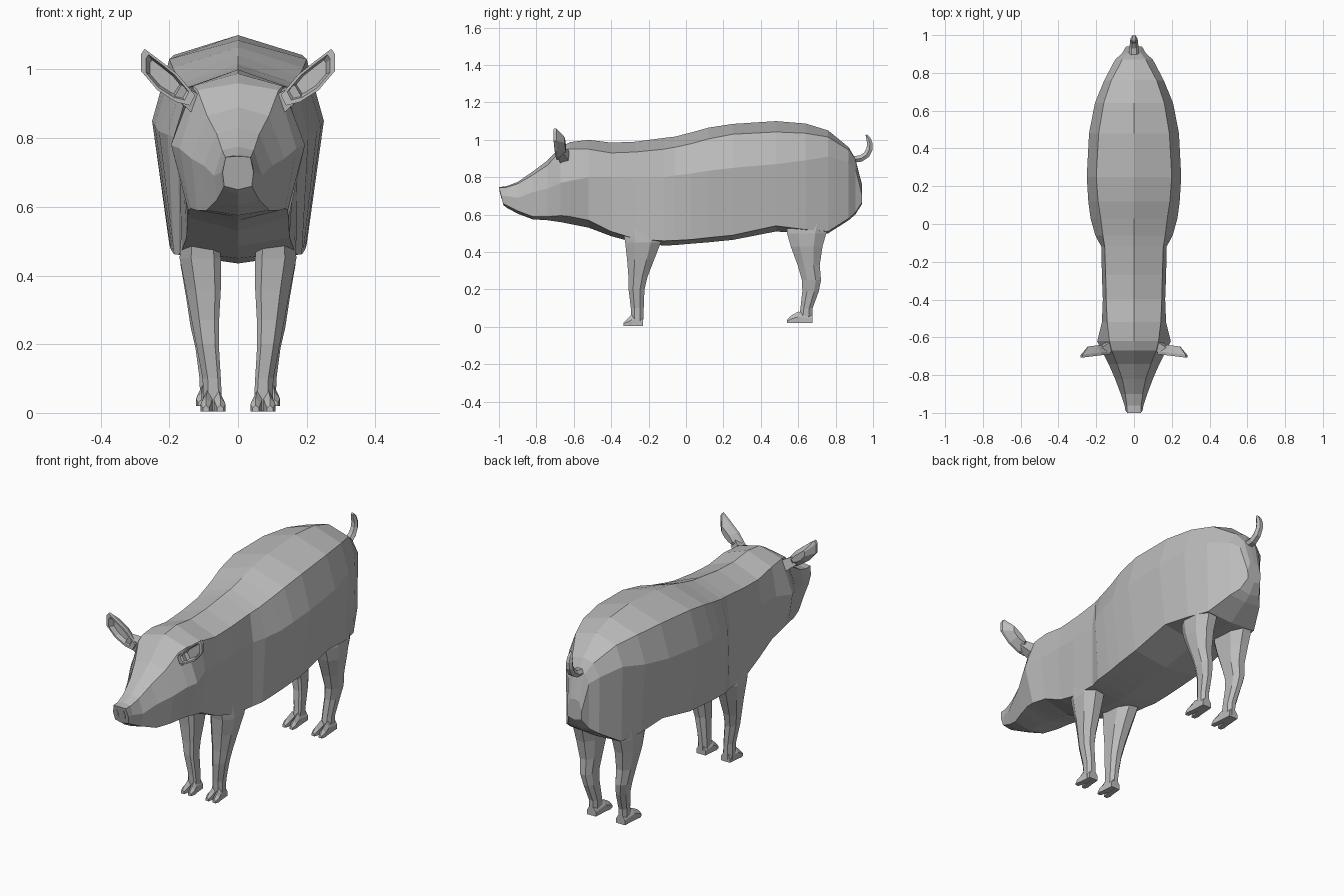
import bpy, bmesh, math
from mathutils import Vector

skin = bpy.data.materials.new("grey_skin")
skin.diffuse_color = (0.5, 0.5, 0.5, 1)


def finish(bm, name, mirror=False):
    bmesh.ops.recalc_face_normals(bm, faces=bm.faces)
    mesh = bpy.data.meshes.new(name)
    bm.to_mesh(mesh)
    bm.free()
    mesh.materials.append(skin)
    ob = bpy.data.objects.new(name, mesh)
    bpy.context.collection.objects.link(ob)
    if mirror:
        ob.modifiers.new("mirror", 'MIRROR').use_axis[0] = True
    return ob


def loft(bm, rings):
    """Skin a series of equal-length rings and cap both ends."""
    loops = [[bm.verts.new(p) for p in ring] for ring in rings]
    n = len(loops[0])
    for a, b in zip(loops, loops[1:]):
        for i in range(n):
            j = (i + 1) % n
            bm.faces.new((a[i], a[j], b[j], b[i]))
    bm.faces.new(loops[0])
    bm.faces.new(loops[-1])


# Stations: y, ridge z, shoulder x z, flank x z, lower x z, belly z
head = [
    (-1.00, .747, .036, .745, .045, .70, .040, .66, .650),
    (-0.96, .752, .038, .746, .050, .70, .045, .65, .638),
    (-0.90, .775, .046, .765, .070, .69, .062, .62, .605),
    (-0.82, .830, .062, .812, .100, .72, .092, .59, .575),
    (-0.74, .890, .090, .865, .135, .74, .120, .59, .570),
    (-0.67, .960, .118, .940, .170, .77, .138, .595, .560),
    (-0.62, .988, .130, .952, .195, .78, .145, .59, .550),
    (-0.52, 1.00, .142, .950, .170, .80, .147, .57, .530),
]
torso = [
    (-0.40, .985, .147, .930, .165, .800, .150, .51, .485),
    (-0.27, .990, .150, .935, .170, .795, .165, .47, .450),
    (-0.12, 1.01, .155, .950, .173, .800, .172, .46, .435),
    (-0.06, 1.017, .165, .960, .205, .810, .186, .462, .437),
    (0.03, 1.04, .176, .980, .230, .820, .190, .467, .445),
    (0.12, 1.065, .190, 1.005, .242, .835, .196, .477, .452),
    (0.25, 1.085, .200, 1.030, .250, .850, .200, .49, .465),
    (0.48, 1.10, .187, 1.042, .238, .870, .198, .54, .510),
    (0.64, 1.087, .160, 1.035, .207, .890, .182, .52, .500),
    (0.76, 1.05, .120, 1.015, .158, .910, .150, .51, .500),
    (0.87, .960, .062, .945, .100, .880, .095, .58, .570),
    (0.905, .900, .036, .895, .062, .850, .062, .61, .600),
    (0.94, .765, .026, .760, .042, .710, .040, .665, .655),
]


def body_ring(s):
    y, top, belly = s[0], s[1], s[8]
    half = [(s[2], s[3]), (s[4], s[5]), (s[6], s[7])]
    pts = [(0, top)] + half + [(0, belly)] + [(-x, z) for x, z in reversed(half)]
    # the snout disc leans back towards the chin
    lean = 0.25 if y < -0.99 else 0
    return [(x, y + lean * (top - z), z) for x, z in pts]


bm = bmesh.new()
loft(bm, [body_ring(s) for s in head + torso])
finish(bm, "body")

# Nostrils: thin slanted plates on the snout disc
bm = bmesh.new()
outline = [(.014, .685), (.025, .685), (.027, .705), (.022, .728), (.016, .722)]
loft(bm, [[(x, -1.0 + .25 * (.747 - z) + d, z) for x, z in outline] for d in (-.002, .004)])
finish(bm, "nostrils", True)


# Legs: rows of z, back/front y and inner/outer x
def legs(name, rows, toe_y, sole):
    bm = bmesh.new()
    rings = []
    for z, y0, y1, x0, x1 in rows:
        cx, cy = (x1 - x0) * .28, (y1 - y0) * .28
        rings.append([(x0, y0 + cy * .4, z), (x0 + cx * .6, y0, z), (x1 - cx, y0, z),
                      (x1, y0 + cy, z), (x1, y1 - cy, z), (x1 - cx, y1, z),
                      (x0 + cx, y1, z), (x0, y1 - cy, z)])
    loft(bm, rings)
    finish(bm, name + "_legs", True)
    # two wedge-shaped toes per foot
    bm = bmesh.new()
    _, y0, y1, x0, x1 = rows[-1]
    mid = (x0 + x1) / 2
    for side in (-1, 1):
        toe = []
        for y, h, inner, outer in ((y1, .045, 0, .026), (y0, .062, .002, .031),
                                   (toe_y + .022, .04, .006, .036), (toe_y, .018, .012, .03)):
            a, b = mid + side * inner, mid + side * outer
            m = (a + b) / 2
            toe.append([(a, y, sole), (b, y, sole), (b, y, sole + h * .55),
                        (m, y, sole + h), (a, y, sole + h * .6)])
        loft(bm, toe)
    finish(bm, name + "_hooves", True)


legs("front", [
    (.53, -.34, -.13, .055, .165), (.45, -.325, -.135, .05, .17),
    (.36, -.315, -.17, .05, .152), (.27, -.308, -.205, .055, .135),
    (.20, -.307, -.222, .056, .122), (.10, -.295, -.226, .05, .103),
    (.005, -.29, -.23, .045, .10)], -.335, .004)
legs("hind", [
    (.60, .535, .78, .06, .165), (.50, .54, .75, .055, .172),
    (.43, .56, .73, .06, .167), (.33, .597, .715, .065, .15),
    (.25, .62, .722, .07, .138), (.19, .622, .71, .067, .124),
    (.10, .612, .677, .062, .112), (.02, .60, .675, .062, .11)], .54, .02)

# Ears: leaf outline with a sunken front and a ridged back
leaf = [(.125, .925), (.175, .985), (.225, 1.025), (.272, 1.06), (.282, 1.045),
        (.282, .995), (.235, .94), (.18, .905), (.14, .895)]
centre = Vector((.215, .975))


def ear_ring(scale, y):
    ring = []
    for x, z in leaf:
        p = centre + (Vector((x, z)) - centre) * scale
        ring.append((p.x, y - .12 * (p.x - centre.x), p.y))
    return ring


bm = bmesh.new()
loft(bm, [ear_ring(.62, -.675), ear_ring(.80, -.70), ear_ring(1, -.70),
          ear_ring(1, -.685), ear_ring(.45, -.645)])
# stalk joining the ear to the skull
loft(bm, [[(.10, -.67, .92), (.12, -.62, .94), (.14, -.62, .88), (.13, -.67, .87)],
          [(.165, -.69, .955), (.17, -.655, .96), (.195, -.655, .925), (.185, -.69, .92)]])
finish(bm, "ears", True)

# Tail: tapering upward curl
bm = bmesh.new()
path = [(.89, .895, .030, .020), (.935, .90, .024, .020), (.965, .92, .021, .020),
        (.981, .95, .019, .019), (.983, .98, .018, .017), (.976, 1.005, .015, .014),
        (.965, 1.027, .009, .006)]
rings = []
for i, (y, z, w, r) in enumerate(path):
    a, b = path[max(i - 1, 0)], path[min(i + 1, len(path) - 1)]
    t = Vector((b[0] - a[0], b[1] - a[1])).normalized()
    ring = []
    for k in range(6):
        ang = math.tau * k / 6
        s = r * math.sin(ang)
        ring.append((w * math.cos(ang), y - t.y * s, z + t.x * s))
    rings.append(ring)
loft(bm, rings)
finish(bm, "tail")
